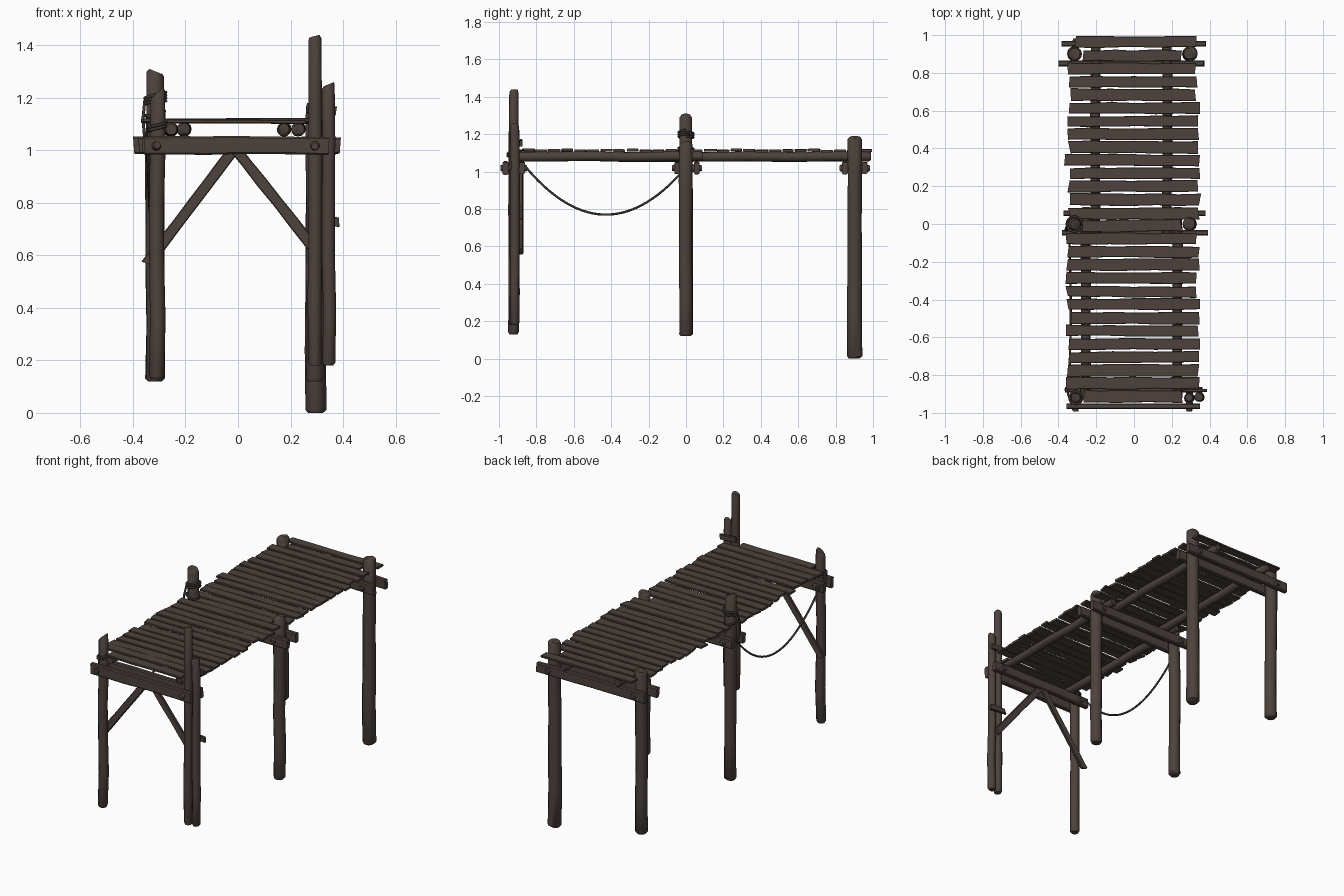
import bpy, bmesh, math, random
from mathutils import Vector

random.seed(4)
cube = bpy.data.objects.get("Cube")
if cube:
    bpy.data.objects.remove(cube)


def material(name, rgb):
    m = bpy.data.materials.new(name)
    m.use_nodes = True
    colour = (*rgb, 1)
    m.diffuse_color = colour
    m.node_tree.nodes["Principled BSDF"].inputs["Base Color"].default_value = colour
    return m


wood = material("weathered wood", (0.075, 0.055, 0.046))
rope_mat = material("dark rope", (0.045, 0.036, 0.03))


def jit(a):
    return random.uniform(-a, a)


def skin(name, rings, mat, angle):
    """Join equal rings of points into a closed tube."""
    bm = bmesh.new()
    rows = [[bm.verts.new(p) for p in ring] for ring in rings]
    n = len(rows[0])
    for a, b in zip(rows, rows[1:]):
        for i in range(n):
            j = (i + 1) % n
            bm.faces.new((a[i], a[j], b[j], b[i]))
    bm.faces.new(rows[0][::-1])
    bm.faces.new(rows[-1])
    bmesh.ops.recalc_face_normals(bm, faces=bm.faces)
    mesh = bpy.data.meshes.new(name)
    bm.to_mesh(mesh)
    bm.free()
    mesh.materials.append(mat)
    ob = bpy.data.objects.new(name, mesh)
    bpy.context.collection.objects.link(ob)
    bpy.ops.object.select_all(action="DESELECT")
    ob.select_set(True)
    bpy.context.view_layer.objects.active = ob
    bpy.ops.object.shade_smooth_by_angle(angle=math.radians(angle))
    return ob


def log(name, start, end, r, slant=0.0, sides=12):
    """Slightly uneven round timber with rounded ends and a slanted far end."""
    a, b = Vector(start), Vector(end)
    d = (b - a).normalized()
    u = Vector((1, 0, 0)) if abs(d.x) < 0.9 else Vector((0, 1, 0))
    v = d.cross(u).normalized()
    e = 0.012 / (b - a).length
    rings = []
    for t, s in ((0, .75), (e, 1), (.2, 1), (.4, 1), (.6, 1), (.8, 1), (1 - e, .97), (1, .75)):
        wobble = u * jit(.003) + v * jit(.003)
        rr = r * s * (1 + jit(.04))
        ring = []
        for i in range(sides):
            w = math.tau * i / sides
            p = a.lerp(b, t) + wobble + u * rr * math.cos(w) + v * rr * math.sin(w)
            if t > .9:
                p += d * slant * (math.cos(w) - 1) / 2
            ring.append(p)
        rings.append(ring)
    return skin(name, rings, wood, 50)


def board(name, start, end, width, thick, normal, rough=.003, ragged=.008, steps=6):
    """Rough sawn board; thickness lies along the normal."""
    a, b, nrm = Vector(start), Vector(end), Vector(normal)
    d = (b - a).normalized()
    side = nrm.cross(d).normalized()
    c = min(thick, width) * .2
    w, h = width / 2, thick / 2
    section = [(-w, c - h), (c - w, -h), (w - c, -h), (w, c - h),
               (w, h - c), (w - c, h), (c - w, h), (-w, h - c)]
    rings = []
    for k in range(steps + 1):
        lo, hi = jit(rough), jit(rough)
        cut = [0, 0]
        if k in (0, steps):
            cut = [jit(ragged), jit(ragged)]
        ring = []
        for s, t in section:
            edge = 1 if s > 0 else 0
            ring.append(a.lerp(b, k / steps) + side * (s + (hi if edge else lo))
                        + nrm * t + d * cut[edge])
        rings.append(ring)
    return skin(name, rings, wood, 25)


def rope(name, points, r, cyclic=False):
    cu = bpy.data.curves.new(name, "CURVE")
    cu.dimensions = "3D"
    cu.bevel_depth = r
    cu.bevel_resolution = 2
    cu.use_fill_caps = True
    sp = cu.splines.new("POLY")
    sp.points.add(len(points) - 1)
    for q, p in zip(sp.points, points):
        q.co = (*p, 1)
        q.radius = 1
    sp.use_smooth = True
    sp.use_cyclic_u = cyclic
    cu.materials.append(rope_mat)
    ob = bpy.data.objects.new(name, cu)
    bpy.context.collection.objects.link(ob)


# Posts: x, y, bottom, top, radius, top slant
LEFT, RIGHT = -0.315, 0.295
posts = {
    "front_left_post": (-0.308, -0.92, .13, 1.24, .029, .04),
    "front_right_post": (0.292, -0.92, .18, 1.44, .026, .01),
    "front_spare_post": (0.346, -0.915, .18, 1.26, .025, .015),
    "middle_left_post": (LEFT, 0, .12, 1.29, .035, -.02),
    "middle_right_post": (RIGHT, 0, .12, 1.16, .036, .01),
    "back_left_post": (LEFT, .9, .12, 1.165, .037, .01),
    "back_right_post": (RIGHT, .9, 0, 1.19, .039, .01),
}
for name, (x, y, lo, hi, r, slant) in posts.items():
    log(name, (x, y, lo), (x, y, hi), r, slant)

# Paired cross beams clamping each row of posts, with through bolts
beams = {"front": (-.965, -.877, -.375, .365), "middle": (-.047, .057, -.375, .38),
         "back": (.85, .955, -.39, .375)}
for row, (y0, y1, xa, xb) in beams.items():
    for tag, y in (("outer", y0), ("inner", y1)):
        front = y < -.95
        board(f"{row}_{tag}_beam", (-.355 if front else xa + jit(.01), y, 1.02),
              (.345 if front else xb + jit(.01), y, 1.018),
              .07 if front else .064, .03, (0, 1, 0), .002, .004)
    for side, x in (("left", LEFT + .005), ("right", RIGHT)):
        log(f"{row}_{side}_bolt", (x, y0 - .028, 1.018), (x, y1 + .028, 1.018), .018)

# Round stringers, side by side where the two spans overlap
for side, x_front, x_back in (("left", -.255, -.205), ("right", .23, .175)):
    log(f"front_{side}_stringer", (x_front, -.93, 1.08), (x_front, .09, 1.08), .026)
    log(f"back_{side}_stringer", (x_back, -.09, 1.08), (x_back, .99, 1.08), .026)

# Deck planks, shortened where they pass between posts
count, first, pitch = 28, .963, .0695
for i in range(count):
    y = first - i * pitch
    xa, xb = -.35 + jit(.012), .338 + jit(.012)
    if i == 0:
        xa, xb = -.315, .325
    elif any(abs(y - p) < .05 for p in (.9, 0, -.92)):
        xa, xb = -.27, .25
    z = 1.112 + jit(.003)
    board(f"deck_plank_{i + 1:02d}", (xa, y + jit(.004), z), (xb, y + jit(.004), z + jit(.003)),
          .061 + jit(.004), .014, (0, 0, 1), .003, .008)

# Diagonal braces behind the front posts
board("left_brace", (.005, -.878, 1.03), (-.345, -.878, .57), .042, .018, (0, 1, 0), .002)
board("right_brace", (-.03, -.882, 1.03), (.335, -.882, .57), .042, .018, (0, 1, 0), .002)

# Cleats tying the spare post to the front right post
for name, z, xa, xb in (("upper_cleat", 1.152, .268, .372), ("lower_cleat", .73, .272, .388)):
    board(name, (xa, -.882, z + .004), (xb, -.882, z - .003), .034, .016, (0, 1, 0), .002, .006, 3)

# Sagging rope between the left posts
sag = []
for i in range(33):
    t = i / 32
    sag.append((-.345 + .01 * math.sin(math.pi * t), -.87 + .85 * t,
                1.04 - .04 * t - .25 * (1 - (2 * t - 1) ** 2)))
rope("hanging_rope", sag, .006)

# Rope lashings around the left posts
def lashing(name, x, y, r, z, turns, rise, tilt):
    pts = []
    for i in range(turns * 20 + 1):
        w = math.tau * i / 20
        pts.append((x + r * math.cos(w), y + r * math.sin(w),
                    z + rise * i / 20 + tilt * math.cos(w)))
    rope(name, pts, .006)


lashing("middle_post_lashing", LEFT, 0, .04, 1.18, 3, .011, .008)
lashing("middle_post_tie", LEFT, 0, .041, 1.115, 1, .012, -.012)
lashing("front_post_lashing", -.308, -.92, .034, 1.075, 2, .012, .006)
rope("middle_rope_tail", [(-.355, -.01, 1.19), (-.362, -.03, 1.12), (-.355, -.035, 1.04),
                          (-.345, -.02, 1.0)], .006)
rope("front_rope_tail", [(-.342, -.92, 1.08), (-.35, -.9, 1.06), (-.345, -.87, 1.04)], .006)
